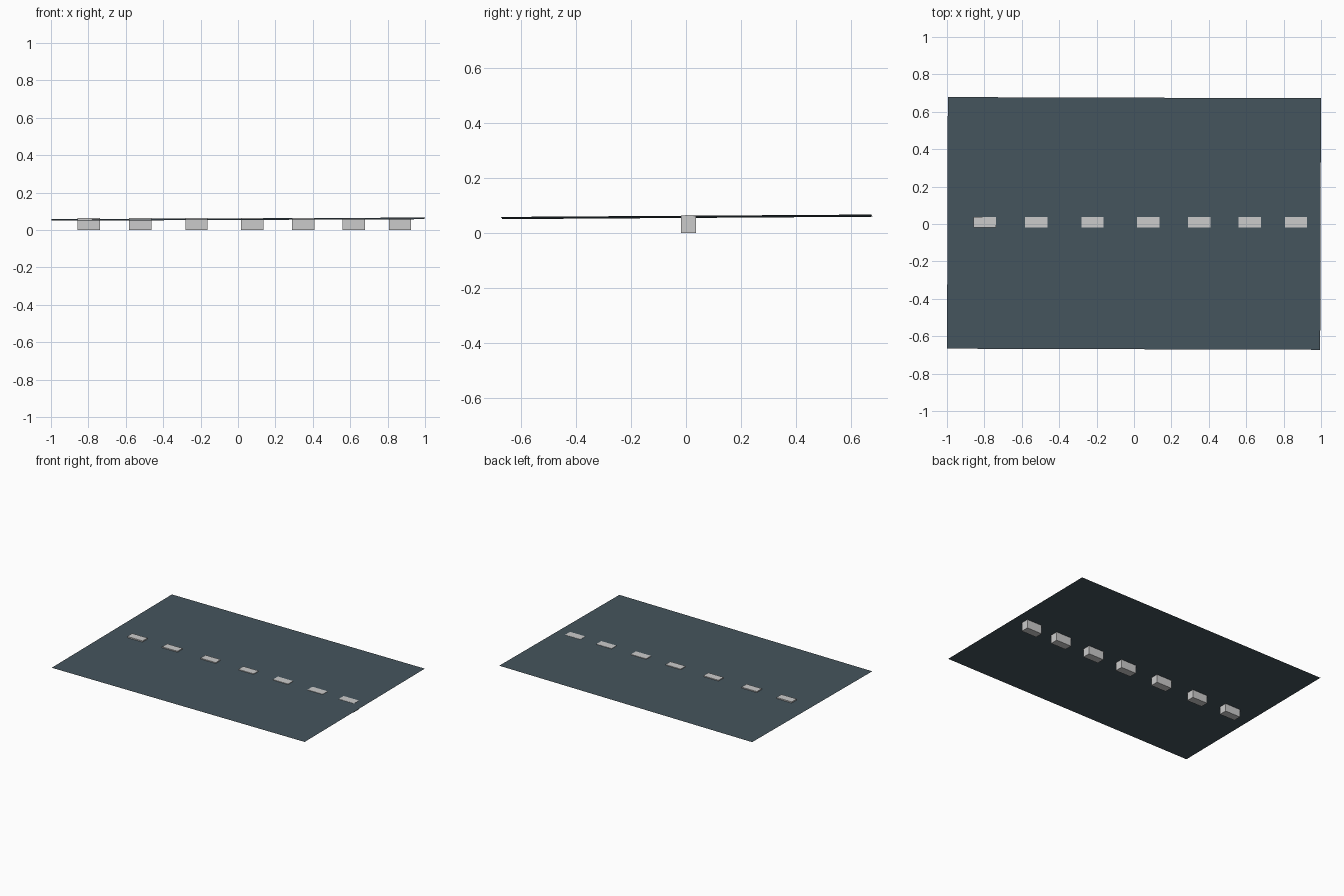
import bpy
import math

if "Cube" in bpy.data.objects:
    bpy.data.objects.remove(bpy.data.objects["Cube"])

# Slate colour for the large sheet
slate = bpy.data.materials.new("slate")
slate.diffuse_color = (0.06, 0.09, 0.11, 1)
slate.use_nodes = True
slate.node_tree.nodes["Principled BSDF"].inputs["Base Color"].default_value = slate.diffuse_color

# Large thin sheet, very slightly tilted and turned
bpy.ops.mesh.primitive_plane_add(size=1, location=(0, 0.003, 0.058),
                                 rotation=(0.0065, -0.004, -0.003))
sheet = bpy.context.object
sheet.name = "road_sheet"
sheet.scale = (1.995, 1.345, 1)
sheet.data.materials.append(slate)

# Row of blocks whose tops just break through the sheet
TOP = 0.063
for i, x in enumerate([-0.798, -0.523, -0.222, 0.076, 0.348, 0.62, 0.866]):
    bpy.ops.mesh.primitive_cube_add(size=1, location=(x, 0.009, TOP / 2))
    block = bpy.context.object
    block.name = f"lane_block_{i + 1}"
    block.scale = (0.12, 0.056, TOP)
